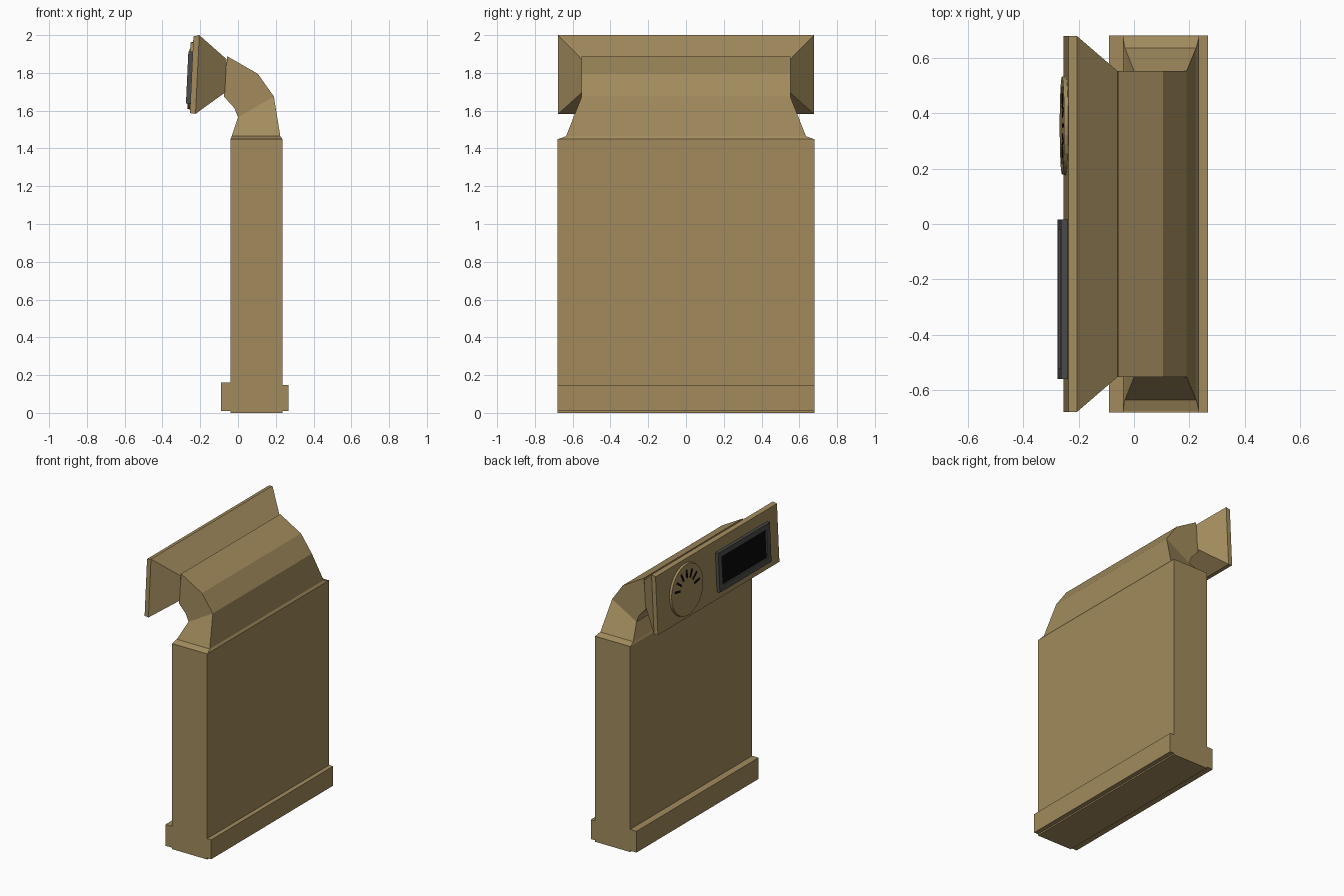
import bpy, bmesh, math
from mathutils import Matrix, Vector

if "Cube" in bpy.data.objects:
    bpy.data.objects.remove(bpy.data.objects["Cube"])


def material(name, color):
    m = bpy.data.materials.new(name)
    m.diffuse_color = (*color, 1)
    m.use_nodes = True
    m.node_tree.nodes["Principled BSDF"].inputs["Base Color"].default_value = m.diffuse_color
    return m


TAN = material("tan_paint", (0.36, 0.26, 0.11))
GREY = material("dark_grey", (0.07, 0.07, 0.065))
BLACK = material("black", (0.003, 0.003, 0.003))


def finish(name, bm, mat, matrix=None):
    bmesh.ops.recalc_face_normals(bm, faces=bm.faces)
    me = bpy.data.meshes.new(name)
    bm.to_mesh(me)
    bm.free()
    me.materials.append(mat)
    ob = bpy.data.objects.new(name, me)
    if matrix:
        ob.matrix_world = matrix
    bpy.context.collection.objects.link(ob)
    return ob


def loft(name, sections, mat=TAN):
    """Skin rectangles given as (x1, z1, x2, z2, half width in y)."""
    bm = bmesh.new()
    rings = []
    for x1, z1, x2, z2, w in sections:
        pts = [(x1, -w, z1), (x2, -w, z2), (x2, w, z2), (x1, w, z1)]
        rings.append([bm.verts.new(p) for p in pts])
    for a, b in zip(rings, rings[1:]):
        for i in range(4):
            j = (i + 1) % 4
            bm.faces.new((a[i], a[j], b[j], b[i]))
    bm.faces.new(rings[0])
    bm.faces.new(rings[-1])
    return finish(name, bm, mat)


def box(name, x1, x2, z1, z2, w):
    return loft(name, [(x1, z1, x2, z1, w), (x1, z2, x2, z2, w)])


# Cabinet body and the two plinth strips
box("body", -0.04, 0.235, 0, 1.45, 0.68)
box("front_plinth", -0.09, -0.04, 0.01, 0.16, 0.68)
box("rear_plinth", 0.235, 0.267, 0.01, 0.147, 0.68)

# Faceted neck bending forward over the body
loft("neck", [
    (-0.04, 1.45, 0.235, 1.45, 0.675),
    (-0.033, 1.465, 0.224, 1.465, 0.635),
    (0.0, 1.565, 0.19, 1.675, 0.552),
    (-0.02, 1.615, 0.105, 1.795, 0.552),
    (-0.075, 1.675, -0.057, 1.888, 0.552),
])

# Flared head ending in a thin slab
loft("head", [
    (-0.07, 1.695, -0.06, 1.872, 0.552),
    (-0.225, 1.583, -0.205, 2.0, 0.677),
    (-0.255, 1.587, -0.236, 1.993, 0.677),
])

# Panel frame: local x runs toward -y, local y up the face, local z outward
up = Vector((0.019, 0, 0.406)).normalized()
side = Vector((0, -1, 0))
out = side.cross(up)
PANEL = Matrix.Translation((-0.2455, 0, 1.79)) @ Matrix((side, up, out)).transposed().to_4x4()


def slab(bm, cx, cy, sx, sy, z1, z2, angle=0):
    mtx = (Matrix.Translation((cx, cy, (z1 + z2) / 2)) @ Matrix.Rotation(angle, 4, 'Z')
           @ Matrix.Diagonal((sx, sy, z2 - z1, 1)))
    bmesh.ops.create_cube(bm, size=1, matrix=mtx)


# Round dial
DIAL = (-0.355, -0.005)
bm = bmesh.new()
bmesh.ops.create_cone(bm, cap_ends=True, segments=32, radius1=0.18, radius2=0.176, depth=0.016,
                      matrix=Matrix.Translation((*DIAL, 0.006)))
finish("dial", bm, TAN, PANEL)

# Radial tick marks on the dial
bm = bmesh.new()
for i in range(7):
    a = math.radians(168 - 26 * i)
    slab(bm, DIAL[0] + 0.11 * math.cos(a), DIAL[1] + 0.11 * math.sin(a),
         0.06, 0.014, 0.012, 0.017, a)
finish("dial_ticks", bm, BLACK, PANEL)

# Display frame with a recessed screen
CX, CY, W, H, B = 0.272, -0.015, 0.575, 0.275, 0.038
bm = bmesh.new()
for s in (-1, 1):
    slab(bm, CX, CY + s * (H - B) / 2, W, B, -0.004, 0.023)
    slab(bm, CX + s * (W - B) / 2, CY, B, H - 2 * B, -0.004, 0.023)
finish("display_frame", bm, GREY, PANEL)
bm = bmesh.new()
slab(bm, CX, CY, W - 2 * B, H - 2 * B, -0.004, 0.012)
finish("display_screen", bm, BLACK, PANEL)
